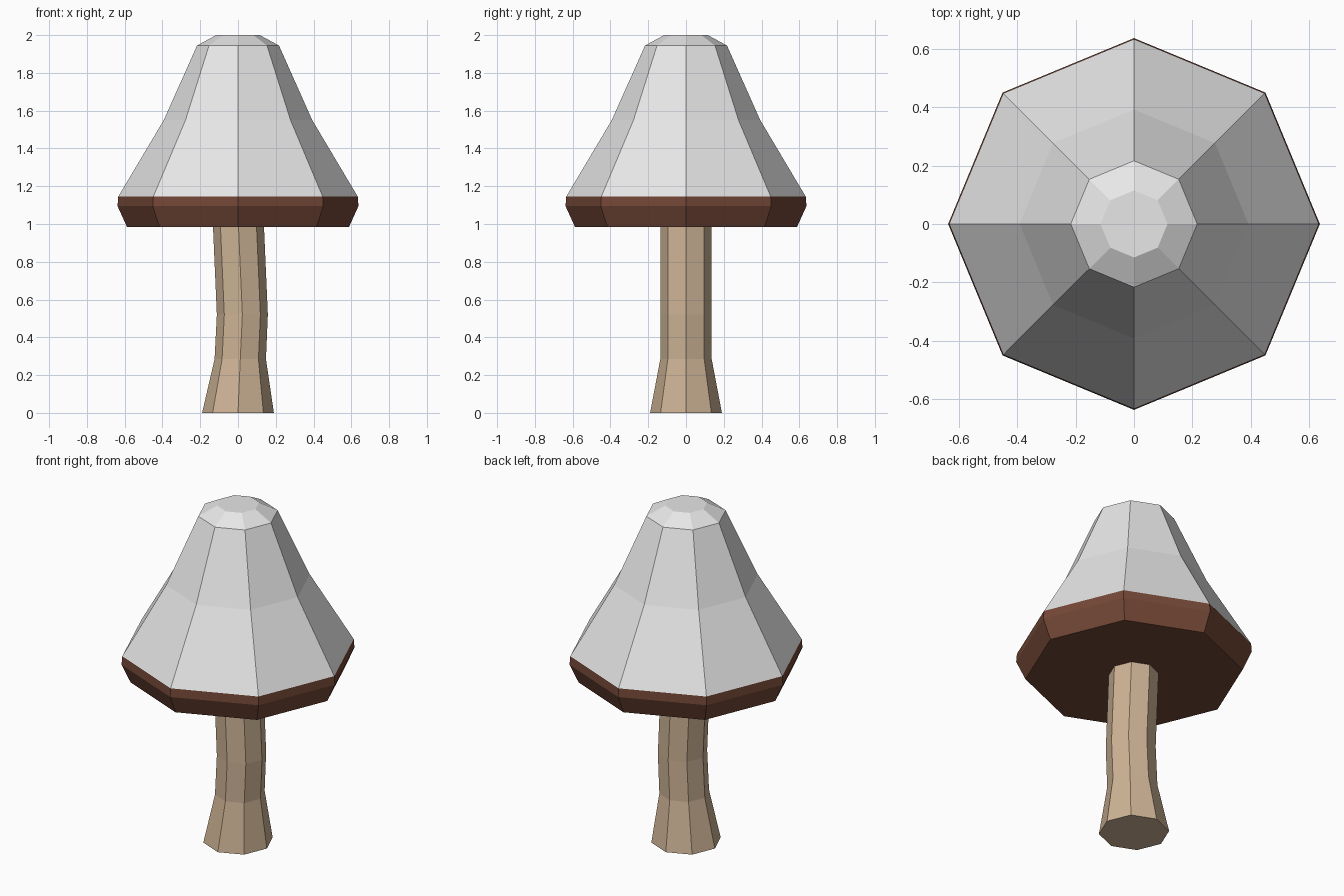
import bpy, bmesh, math

if "Cube" in bpy.data.objects:
    bpy.data.objects.remove(bpy.data.objects["Cube"])

SIDES = 8


def material(name, rgb):
    m = bpy.data.materials.new(name)
    m.diffuse_color = (*rgb, 1.0)
    m.use_nodes = True
    m.node_tree.nodes["Principled BSDF"].inputs["Base Color"].default_value = m.diffuse_color
    return m


def ring_stack(name, rings, mats, rule=lambda z: 0):
    """Closed flat-shaded column of octagons; rings are (x offset, z, radius), bottom to top."""
    bm = bmesh.new()
    loops = []
    for cx, z, r in rings:
        angles = [math.tau * i / SIDES for i in range(SIDES)]
        loops.append([bm.verts.new((cx + r * math.cos(a), r * math.sin(a), z)) for a in angles])
    for low, high in zip(loops, loops[1:]):
        for i in range(SIDES):
            j = (i + 1) % SIDES
            bm.faces.new((low[i], low[j], high[j], high[i]))
    bm.faces.new(loops[0][::-1])
    bm.faces.new(loops[-1])
    for f in bm.faces:
        f.material_index = rule(f.calc_center_median().z)
    bm.normal_update()
    mesh = bpy.data.meshes.new(name)
    bm.to_mesh(mesh)
    bm.free()
    for m in mats:
        mesh.materials.append(m)
    obj = bpy.data.objects.new(name, mesh)
    bpy.context.collection.objects.link(obj)
    return obj


pale_grey = material("pale grey", (0.80, 0.80, 0.80))
brown = material("dark brown", (0.175, 0.064, 0.038))
tan = material("tan", (0.61, 0.45, 0.30))

# Slightly bent stem with a flared foot, ending just inside the cap
ring_stack("stem", [(0, 0, 0.19), (0.012, 0.285, 0.136), (0.023, 0.52, 0.135),
                    (0.002, 1.0, 0.135)], [tan])

# Cap: brown rim and underside below z = 1.145, grey above
ring_stack("cap", [(0, 0.985, 0.588), (0, 1.095, 0.638), (0, 1.145, 0.634),
                   (0, 1.55, 0.393), (0, 1.945, 0.217), (0, 2.0, 0.115)],
           [pale_grey, brown], lambda z: 1 if z < 1.145 else 0)
